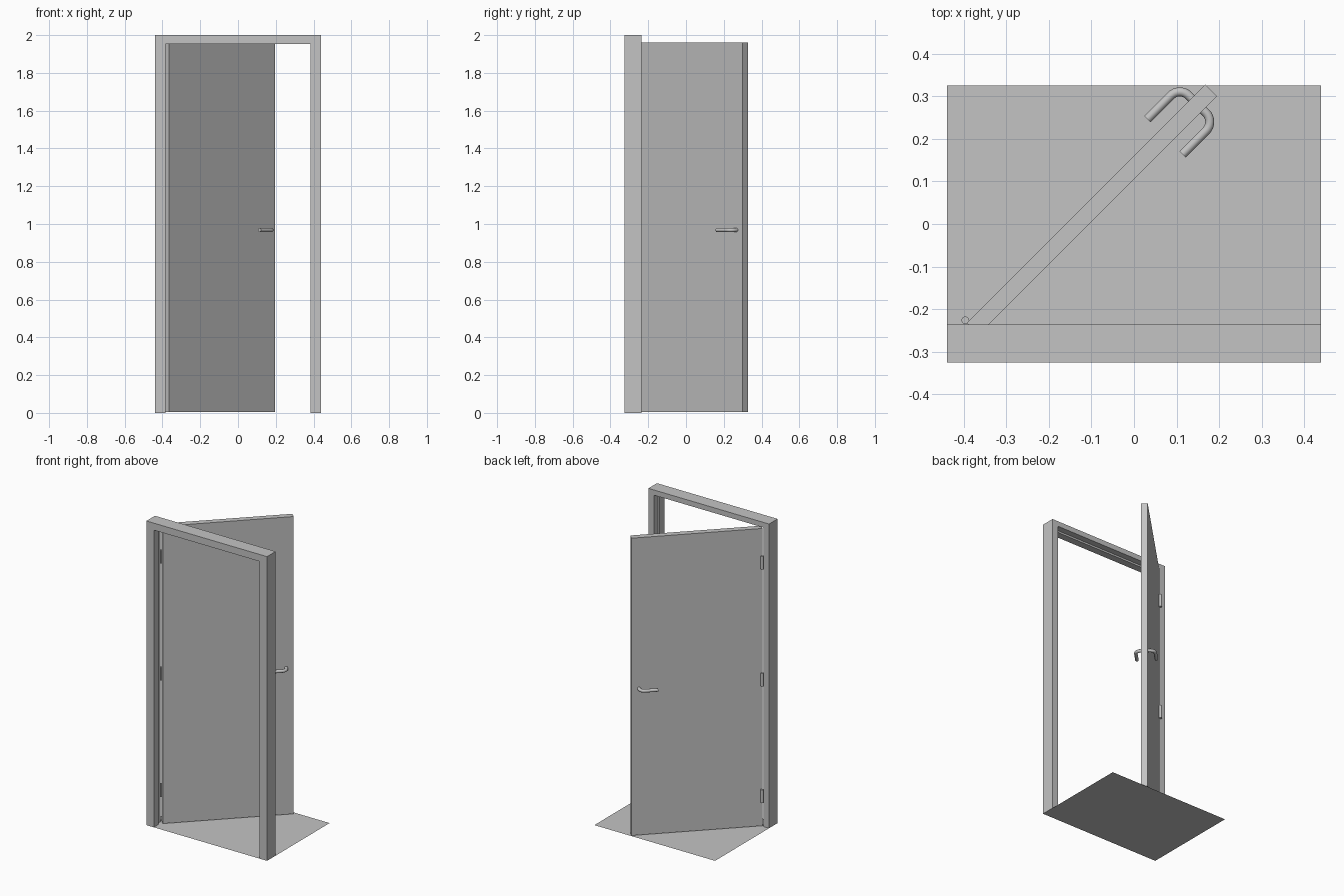
import bpy
import bmesh
import math
from mathutils import Matrix, Vector

cube = bpy.data.objects.get("Cube")
if cube:
    bpy.data.objects.remove(cube, do_unlink=True)

# Single neutral grey
grey = bpy.data.materials.new("neutral grey")
grey.use_nodes = True
colour = (0.55, 0.55, 0.55, 1)
grey.diffuse_color = colour
grey.node_tree.nodes["Principled BSDF"].inputs["Base Color"].default_value = colour


def add_object(name, bm, smooth=False):
    bmesh.ops.recalc_face_normals(bm, faces=bm.faces[:])
    mesh = bpy.data.meshes.new(name)
    bm.to_mesh(mesh)
    bm.free()
    mesh.materials.append(grey)
    obj = bpy.data.objects.new(name, mesh)
    bpy.context.collection.objects.link(obj)
    if smooth:
        bpy.ops.object.select_all(action='DESELECT')
        obj.select_set(True)
        bpy.context.view_layer.objects.active = obj
        bpy.ops.object.shade_smooth_by_angle(angle=math.radians(40))
    return obj


def box(name, low, high, matrix=Matrix()):
    low, high = Vector(low), Vector(high)
    bm = bmesh.new()
    scale = Matrix.Diagonal((high - low).to_4d())
    scale[3][3] = 1
    place = matrix @ Matrix.Translation((low + high) / 2) @ scale
    bmesh.ops.create_cube(bm, size=1, matrix=place)
    return add_object(name, bm)


HALF_X, HALF_Y, TOP = 0.439, 0.325, 2.0
FRAME_BACK = -0.236

# Floor sheet
bm = bmesh.new()
bmesh.ops.create_grid(bm, x_segments=1, y_segments=1, size=1,
                      matrix=Matrix.Diagonal((HALF_X, HALF_Y, 1, 1)))
add_object("floor_sheet", bm)

# Frame: rebated section (side inset, head inset, y) swept around the opening
section = [(0, 0, -HALF_Y), (0.054, 0.046, -HALF_Y), (0.054, 0.046, -0.277),
           (0.041, 0.034, -0.277), (0.041, 0.034, FRAME_BACK), (0, 0, FRAME_BACK)]
bm = bmesh.new()
rings = []
for side, at_top in ((-1, False), (-1, True), (1, True), (1, False)):
    rings.append([bm.verts.new((side * (HALF_X - jamb), y, TOP - head if at_top else 0))
                  for jamb, head, y in section])
count = len(section)
for a, b in zip(rings, rings[1:]):
    for i in range(count):
        j = (i + 1) % count
        bm.faces.new((a[i], a[j], b[j], b[i]))
bm.faces.new(rings[0])
bm.faces.new(rings[-1])
add_object("door_frame", bm)

# Door leaf, swung open; local x runs along the leaf, local y through it
swing = Matrix.Rotation(math.radians(45), 4, 'Z')
FRONT, BACK = 0.074, 0.113
box("door_leaf", (-0.442, FRONT, 0.005), (0.35, BACK, 1.96), swing)

# Hinge knuckles
for name, z in (("lower", 0.205), ("middle", 0.97), ("upper", 1.74)):
    bm = bmesh.new()
    bmesh.ops.create_cone(bm, cap_ends=True, segments=20, radius1=0.009, radius2=0.009,
                          depth=0.085, matrix=Matrix.Translation((-0.396, -0.226, z)))
    add_object(name + "_hinge", bm, smooth=True)


# Lever handles: a round tube along a bent path
def lever(name, face, out):
    neck, tip, reach, bend, radius, sides = 0.304, 0.196, 0.039, 0.03, 0.0105, 16
    path = [(neck, 0, Vector((0, 1)))]
    for k in range(9):
        a = math.radians(90) * k / 8
        path.append((neck - bend + bend * math.cos(a), reach - bend + bend * math.sin(a),
                     Vector((-math.sin(a), math.cos(a)))))
    path.append((tip, reach, Vector((-1, 0))))
    bm = bmesh.new()
    loops = []
    for s, t, d in path:
        loop = []
        for k in range(sides):
            a = math.tau * k / sides
            side = radius * math.cos(a)
            co = Vector((s + d.y * side, face + out * (t - d.x * side),
                         0.968 + radius * math.sin(a)))
            loop.append(bm.verts.new(swing @ co))
        loops.append(loop)
    for a, b in zip(loops, loops[1:]):
        for k in range(sides):
            n = (k + 1) % sides
            bm.faces.new((a[k], a[n], b[n], b[k]))
    bm.faces.new(loops[0])
    bm.faces.new(loops[-1])
    add_object(name, bm, smooth=True)


lever("front_handle", FRONT, -1)
lever("back_handle", BACK, 1)
